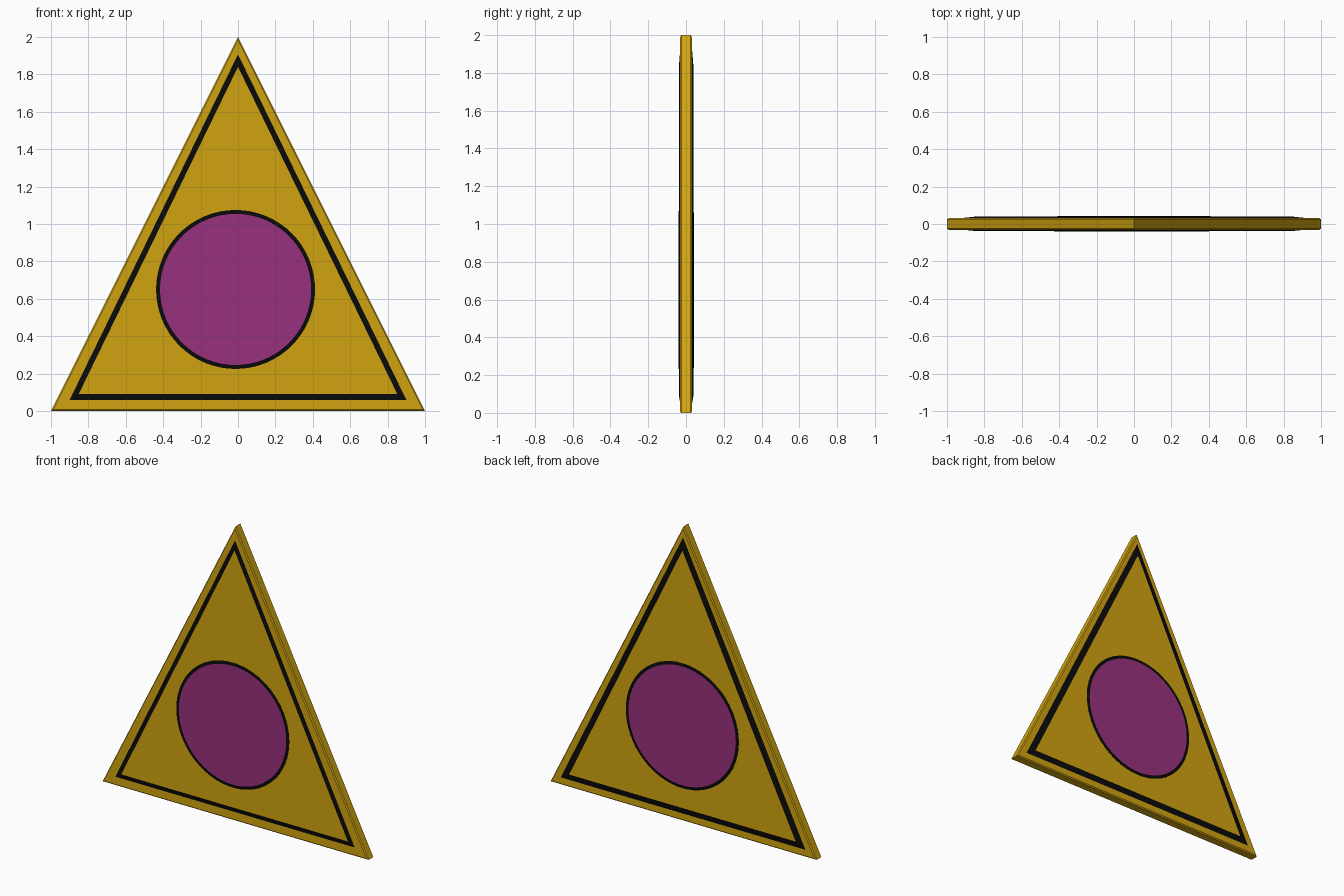
import bpy, bmesh, math

if "Cube" in bpy.data.objects:
    bpy.data.objects.remove(bpy.data.objects["Cube"])


def material(name, rgb):
    m = bpy.data.materials.new(name)
    m.diffuse_color = (*rgb, 1)
    m.use_nodes = True
    m.node_tree.nodes["Principled BSDF"].inputs["Base Color"].default_value = m.diffuse_color
    return m


GOLD = material("gold", (0.64, 0.37, 0.005))
BLACK = material("black", (0.003, 0.003, 0.003))
PURPLE = material("purple", (0.32, 0.031, 0.205))


def triangle(half, low, apex):
    return [(-half, low), (half, low), (0, apex)]


def circle(cx, cz, r, n=64):
    return [(cx + r * math.cos(2 * math.pi * i / n),
             cz + r * math.sin(2 * math.pi * i / n)) for i in range(n)]


def layered(name, layers, mats, wall_mats, cap_mats=(0, 0)):
    """Stack (outline, y) loops, bridge each pair and cap both ends."""
    bm = bmesh.new()
    rings = [[bm.verts.new((x, y, z)) for x, z in pts] for pts, y in layers]
    for a, b, mat in zip(rings, rings[1:], wall_mats):
        for i in range(len(a)):
            j = (i + 1) % len(a)
            bm.faces.new((a[i], a[j], b[j], b[i])).material_index = mat
    bm.faces.new(rings[0]).material_index = cap_mats[0]
    bm.faces.new(rings[-1]).material_index = cap_mats[1]
    bmesh.ops.recalc_face_normals(bm, faces=bm.faces)
    me = bpy.data.meshes.new(name)
    bm.to_mesh(me)
    bm.free()
    for m in mats:
        me.materials.append(m)
    ob = bpy.data.objects.new(name, me)
    bpy.context.collection.objects.link(ob)
    return ob


# Triangular plate: chamfered rim, black sloped stripes, raised gold panels
full = triangle(1.0, 0.0, 2.0)
rim = triangle(0.989, 0.007, 1.985)
inner = triangle(0.852, 0.09, 1.84)
front_outer = triangle(0.90, 0.06, 1.907)
back_outer = triangle(0.92, 0.05, 1.927)
layered("triangle_plate", [
    (inner, -0.037), (front_outer, -0.032), (rim, -0.032), (full, -0.025),
    (full, 0.025), (rim, 0.032), (back_outer, 0.032), (inner, 0.039),
], [GOLD, BLACK], [1, 0, 0, 0, 0, 0, 1])

# Purple discs with a black sloped border, one on each face
for name, cx, base, top in (("front_disc", -0.013, -0.036, -0.040),
                            ("back_disc", 0.0, 0.038, 0.042)):
    step = 0.0015 if top > 0 else -0.0015
    layered(name, [
        (circle(cx, 0.65, 0.425), base),
        (circle(cx, 0.65, 0.425), base + step),
        (circle(cx, 0.65, 0.404), top),
    ], [BLACK, PURPLE], [0, 0], (0, 1))
